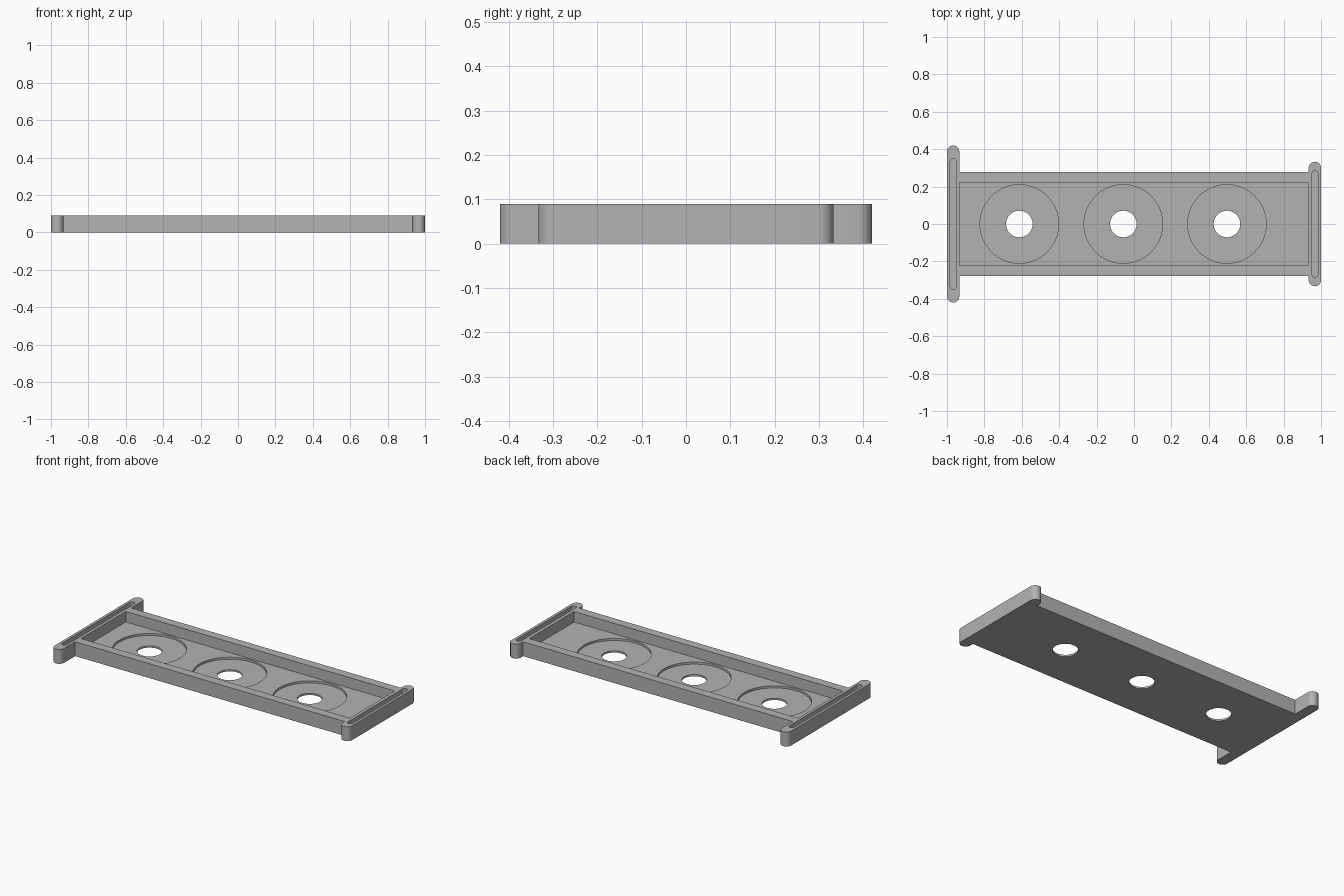
import bpy, bmesh
from math import cos, sin, pi, radians

cube = bpy.data.objects.get("Cube")
if cube:
    bpy.data.objects.remove(cube, do_unlink=True)

HEIGHT, FLOOR, RECESS = 0.09, 0.024, 0.011
END_X, END_R = 0.967, 0.033
LEFT_Y, RIGHT_Y, BODY_Y = 0.42, 0.333, 0.277
HOLES = (-0.613, -0.057, 0.497)

gray = bpy.data.materials.new("plain gray")
color = (0.45, 0.45, 0.45, 1)
gray.diffuse_color = color
gray.use_nodes = True
gray.node_tree.nodes["Principled BSDF"].inputs["Base Color"].default_value = color


def arc(cx, cy, r, start, end, steps):
    angles = [start + (end - start) * i / steps for i in range(steps + 1)]
    return [(cx + r * cos(a), cy + r * sin(a)) for a in angles]


def circle(cx, r):
    return arc(cx, 0, r, 0, 2 * pi, 96)[:-1]


def stadium(cx, half_length, r):
    y = half_length - r
    return arc(cx, y, r, 0, pi, 16) + arc(cx, -y, r, pi, 2 * pi, 16)


def prism(name, outline, z0, z1):
    """Extrude a counter-clockwise outline from z0 to z1."""
    bm = bmesh.new()
    face = bm.faces.new([bm.verts.new((x, y, z0)) for x, y in outline])
    top = bmesh.ops.extrude_face_region(bm, geom=[face])["geom"]
    bmesh.ops.translate(bm, vec=(0, 0, z1 - z0),
                        verts=[v for v in top if isinstance(v, bmesh.types.BMVert)])
    bmesh.ops.recalc_face_normals(bm, faces=bm.faces)
    mesh = bpy.data.meshes.new(name)
    bm.to_mesh(mesh)
    bm.free()
    mesh.materials.append(gray)
    obj = bpy.data.objects.new(name, mesh)
    bpy.context.collection.objects.link(obj)
    return obj


# Tray outline: a straight body joining two round-ended crossbars
inner = END_X - END_R
right_y, left_y = RIGHT_Y - END_R, LEFT_Y - END_R
outline = [(inner, BODY_Y)]
outline = ([(inner, -BODY_Y)] + arc(END_X, -right_y, END_R, pi, 2 * pi, 16)
           + arc(END_X, right_y, END_R, 0, pi, 16) + [(inner, BODY_Y), (-inner, BODY_Y)]
           + arc(-END_X, left_y, END_R, 0, pi, 16)
           + arc(-END_X, -left_y, END_R, pi, 2 * pi, 16) + [(-inner, -BODY_Y)])
tray = prism("tray", outline, 0, HEIGHT)

# Cutters: main pocket, crossbar slots, round recesses and through holes
above = HEIGHT + 0.05
pocket = [(-0.932, -0.222), (0.93, -0.222), (0.93, 0.222), (-0.932, 0.222)]
cutters = [prism("pocket_cutter", pocket, FLOOR, above),
           prism("left_slot_cutter", stadium(-END_X, 0.35, 0.016), FLOOR, above),
           prism("right_slot_cutter", stadium(END_X, 0.285, 0.016), FLOOR, above)]
for x in HOLES:
    cutters.append(prism("recess_cutter", circle(x, 0.21), RECESS, above))
    cutters.append(prism("hole_cutter", circle(x, 0.071), -0.05, above))

bpy.ops.object.select_all(action="DESELECT")
tray.select_set(True)
bpy.context.view_layer.objects.active = tray
for cutter in cutters:
    mod = tray.modifiers.new("cut", "BOOLEAN")
    mod.operation = "DIFFERENCE"
    mod.solver = "EXACT"
    mod.object = cutter
    bpy.ops.object.modifier_apply(modifier=mod.name)
    bpy.data.objects.remove(cutter, do_unlink=True)

bpy.ops.object.shade_smooth_by_angle(angle=radians(30))
